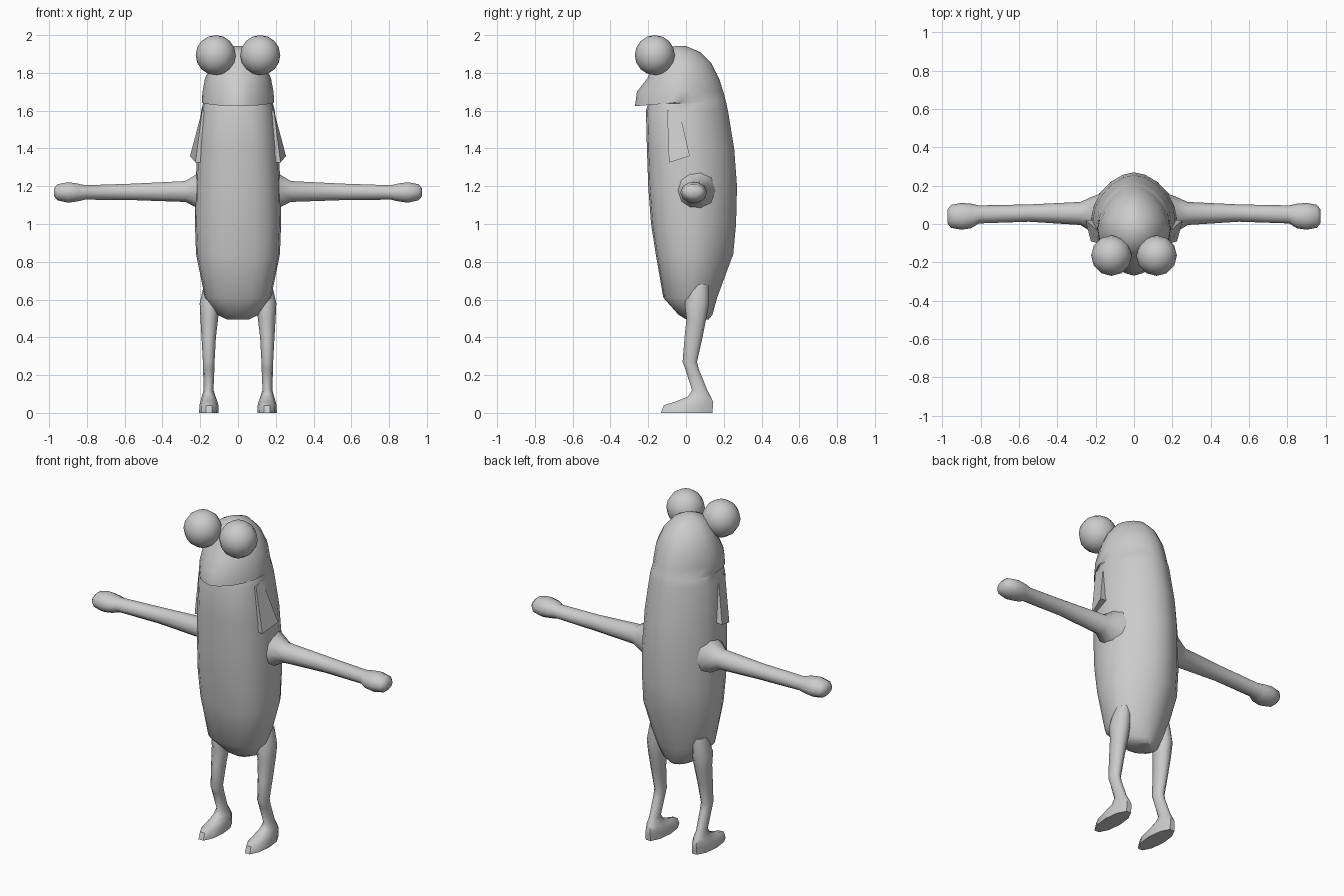
import bpy
import bmesh
from math import sin, cos, pi, radians
from mathutils import Vector

old = bpy.data.objects.get("Cube")
if old:
    bpy.data.objects.remove(old, do_unlink=True)

grey = bpy.data.materials.new("plain grey")
grey.use_nodes = True
colour = (0.6, 0.6, 0.6, 1)
grey.diffuse_color = colour
grey.node_tree.nodes["Principled BSDF"].inputs["Base Color"].default_value = colour


def finish(name, bm, mirrored=False, angle=50):
    """Turn a bmesh into a smooth-shaded object, optionally mirrored in x."""
    bmesh.ops.recalc_face_normals(bm, faces=bm.faces)
    mesh = bpy.data.meshes.new(name)
    bm.to_mesh(mesh)
    bm.free()
    mesh.materials.append(grey)
    obj = bpy.data.objects.new(name, mesh)
    bpy.context.collection.objects.link(obj)
    bpy.ops.object.select_all(action='DESELECT')
    obj.select_set(True)
    bpy.context.view_layer.objects.active = obj
    bpy.ops.object.shade_smooth_by_angle(angle=radians(angle))
    if mirrored:
        mod = obj.modifiers.new("other side", 'MIRROR')
        mod.use_mirror_merge = False
    return obj


def loft(name, rings, mirrored=False, angle=50):
    """Skin a sequence of equal-sized point rings and cap both ends."""
    bm = bmesh.new()
    loops = [[bm.verts.new(p) for p in ring] for ring in rings]
    for a, b in zip(loops, loops[1:]):
        for i in range(len(a)):
            j = (i + 1) % len(a)
            bm.faces.new((a[i], a[j], b[j], b[i]))
    bm.faces.new(loops[0])
    bm.faces.new(loops[-1])
    return finish(name, bm, mirrored, angle)


def power(value, exponent):
    return abs(value) ** exponent * (1 if value >= 0 else -1)


def body_ring(z, front, back, width, roundness=2.5, droop=0):
    """Cross-section: blunt front, slightly ridged back."""
    mid, depth = (front + back) / 2, (back - front) / 2
    points = []
    for i in range(20):
        c, s = cos(i * pi / 10), sin(i * pi / 10)
        p = 2 / (roundness if s < 0 else 1.75)
        points.append(Vector((width * power(c, p), mid + depth * power(s, p),
                              z - droop * max(0, -s))))
    return points


# Body and head in one skin, with the lip overhanging the mouth
body = [
    (0.495, 0.0, 0.12, 0.06, 2),
    (0.52, -0.04, 0.14, 0.11, 2),
    (0.61, -0.12, 0.165, 0.175),
    (0.84, -0.16, 0.25, 0.222),
    (1.0, -0.185, 0.265, 0.228),
    (1.2, -0.2, 0.27, 0.225),
    (1.4, -0.207, 0.255, 0.215),
    (1.6, -0.212, 0.222, 0.195),
    (1.638, -0.2, 0.214, 0.185),
    (1.646, -0.27, 0.212, 0.192, 1.7, 0.022),
    (1.7, -0.26, 0.198, 0.188, 1.7),
    (1.77, -0.205, 0.175, 0.175, 2),
    (1.85, -0.17, 0.135, 0.14, 2),
    (1.91, -0.13, 0.075, 0.09, 2),
    (1.942, -0.06, 0.0, 0.03, 2),
]
loft("body", [body_ring(*row) for row in body])


def oval(center, u, v, sides=10):
    return [Vector(center) + Vector(u) * cos(2 * pi * i / sides)
            + Vector(v) * sin(2 * pi * i / sides) for i in range(sides)]


# Arms: position x, centre y, centre z, half depth, half height
arm = [
    (0.17, 0.05, 1.18, 0.11, 0.13),
    (0.225, 0.05, 1.175, 0.09, 0.09),
    (0.28, 0.055, 1.172, 0.06, 0.058),
    (0.55, 0.057, 1.17, 0.045, 0.046),
    (0.81, 0.05, 1.167, 0.047, 0.04),
    (0.85, 0.042, 1.167, 0.064, 0.05),
    (0.9, 0.04, 1.167, 0.07, 0.057),
    (0.955, 0.04, 1.168, 0.06, 0.045),
    (0.975, 0.04, 1.168, 0.035, 0.022),
]
loft("arms", [oval((x, y, z), (0, ry, 0), (0, 0, rz))
              for x, y, z, ry, rz in arm], True)

# Legs and feet: height z, centre x, front y, back y, half width
leg = [
    (0.68, 0.14, 0.02, 0.12, 0.04),
    (0.58, 0.15, -0.01, 0.125, 0.053),
    (0.5, 0.152, 0.0, 0.11, 0.047),
    (0.4, 0.155, -0.01, 0.09, 0.038),
    (0.27, 0.155, -0.02, 0.06, 0.031),
    (0.23, 0.155, -0.005, 0.07, 0.03),
    (0.12, 0.156, 0.03, 0.115, 0.026),
    (0.085, 0.155, 0.005, 0.135, 0.037),
    (0.06, 0.154, -0.06, 0.148, 0.045),
    (0.04, 0.154, -0.125, 0.15, 0.05),
    (0.0, 0.154, -0.14, 0.146, 0.052),
]
loft("legs", [oval((x, (f + b) / 2, z), (w, 0, 0), (0, (b - f) / 2, 0))
              for z, x, f, b, w in leg], True)

# Shoulder folds: wedges that flare out downward above the arms
upper = [(0.19, -0.1, 1.6), (0.185, -0.04, 1.62), (0.1, -0.03, 1.6), (0.1, -0.1, 1.6)]
lower = [(0.225, -0.09, 1.325), (0.254, 0.02, 1.36), (0.1, 0.02, 1.36), (0.1, -0.09, 1.325)]
loft("shoulder_folds", [upper, lower], True, 30)

# Bulging eyes
bm = bmesh.new()
bmesh.ops.create_uvsphere(bm, u_segments=12, v_segments=8, radius=0.106)
bmesh.ops.translate(bm, verts=bm.verts, vec=(0.118, -0.165, 1.894))
finish("eyes", bm, True, 60)
